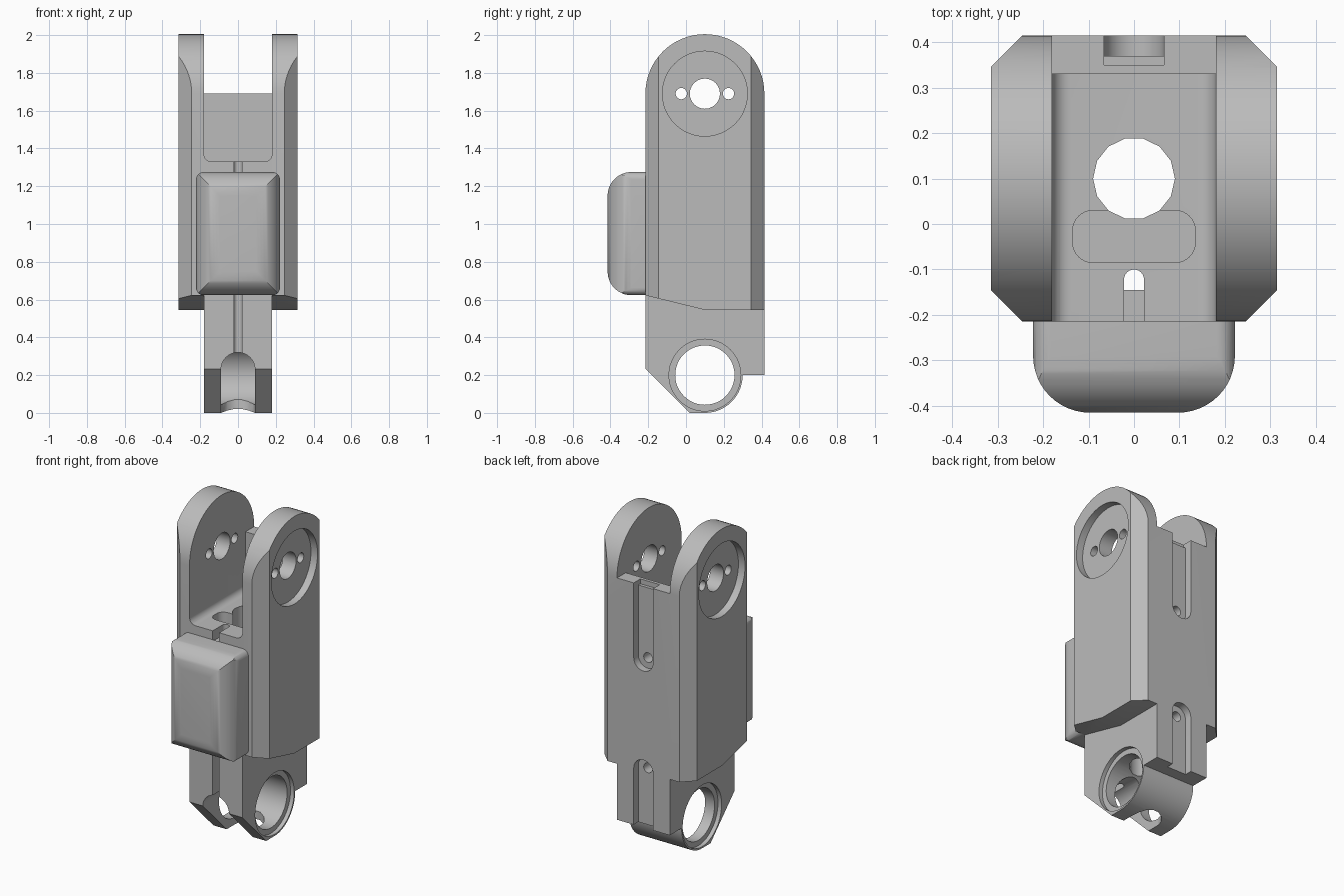
import bpy, bmesh
from math import sin, cos, radians
from mathutils import Vector

cube = bpy.data.objects.get("Cube")
if cube:
    bpy.data.objects.remove(cube, do_unlink=True)

grey = bpy.data.materials.new("plain grey")
grey.use_nodes = True
GREY = (0.5, 0.5, 0.5, 1)
grey.diffuse_color = GREY
grey.node_tree.nodes["Principled BSDF"].inputs["Base Color"].default_value = GREY


def arc(a, b, r, start, end, n=16):
    steps = [radians(start + (end - start) * i / n) for i in range(n + 1)]
    return [(a + r * cos(t), b + r * sin(t)) for t in steps]


def rounded(a0, a1, b0, b1, radii, n=8):
    """Rectangle with corner radii: low-low, high-low, high-high, low-high."""
    corners = [(a0, b0, 1, 1, 180), (a1, b0, -1, 1, 270), (a1, b1, -1, -1, 0), (a0, b1, 1, -1, 90)]
    pts = []
    for (a, b, sa, sb, start), r in zip(corners, radii):
        pts += arc(a + sa * r, b + sb * r, r, start, start + 90, n) if r else [(a, b)]
    return pts


def rect(a0, a1, b0, b1):
    return rounded(a0, a1, b0, b1, (0, 0, 0, 0))


def circle(a, b, r, n=32):
    return arc(a, b, r, 0, 360, n)[:-1]


def prism(name, profile, axis, lo, hi):
    """Extrude a closed profile along an axis."""
    place = {"X": lambda a, b, h: (h, a, b),
             "Y": lambda a, b, h: (a, h, b),
             "Z": lambda a, b, h: (a, b, h)}[axis]
    bm = bmesh.new()
    face = bm.faces.new([bm.verts.new(place(a, b, lo)) for a, b in profile])
    new = bmesh.ops.extrude_face_region(bm, geom=[face])["geom"]
    bmesh.ops.translate(bm, verts=[v for v in new if isinstance(v, bmesh.types.BMVert)],
                        vec=Vector(place(0, 0, hi - lo)))
    bmesh.ops.recalc_face_normals(bm, faces=bm.faces)
    mesh = bpy.data.meshes.new(name)
    bm.to_mesh(mesh)
    bm.free()
    mesh.materials.append(grey)
    ob = bpy.data.objects.new(name, mesh)
    bpy.context.collection.objects.link(ob)
    return ob


def combine(ob, operation, profile, axis, lo, hi):
    """Boolean with a temporary prism, which is then removed."""
    tool = prism("cutter", profile, axis, lo, hi)
    tool.hide_render = True
    mod = ob.modifiers.new("shape", "BOOLEAN")
    mod.operation, mod.solver, mod.object = operation, "EXACT", tool
    bpy.context.view_layer.objects.active = ob
    bpy.ops.object.modifier_apply(modifier=mod.name)
    bpy.data.objects.remove(tool, do_unlink=True)


def cut(ob, profile, axis, lo, hi):
    combine(ob, "DIFFERENCE", profile, axis, lo, hi)


def smooth(ob):
    bpy.ops.object.select_all(action="DESELECT")
    ob.select_set(True)
    bpy.context.view_layer.objects.active = ob
    bpy.ops.object.shade_smooth_by_angle(angle=radians(32))


W, IN = 0.315, 0.18            # half widths of the body and the slot
FRONT, BACK = -0.215, 0.415
PIVOT_Y, TOP_Z, LOW_Z = 0.1, 1.69, 0.2

# Body: side outline with a round top and a rounded hinge foot
outline = arc(PIVOT_Y, TOP_Z, W, 0, 180, 32)
outline += [(FRONT, 0.233), (0.018, 0)]
outline += arc(PIVOT_Y, LOW_Z, 0.2, 270, 360, 16) + [(BACK, LOW_Z)]
body = prism("link_body", outline, "X", -W, W)

# Chamfered upright corners
c = 0.07
plan = [(W, FRONT + c), (W, BACK - c), (W - c, BACK), (c - W, BACK),
        (-W, BACK - c), (-W, FRONT + c), (c - W, FRONT), (W - c, FRONT)]
combine(body, "INTERSECT", plan, "Z", -0.1, 2.1)

# Narrow foot below the cheeks, whose lower edge slopes up to the front
under = [(-0.3, -0.1), (0.5, -0.1), (0.5, 0.545), (PIVOT_Y, 0.545), (-0.3, 0.643)]
for lo, hi in ((IN, 0.4), (-0.4, -IN)):
    cut(body, under, "X", lo, hi)

# Fork slot: closed by a low back wall, open above it
cut(body, rounded(-IN, IN, 1.33, 2.2, (0.04, 0.04, 0, 0)), "Y", -0.4, 0.33)
cut(body, rect(-IN, IN, TOP_Z, 2.2), "Y", 0.2, 0.6)

# Fork pivot: round recesses, centre hole and two screw holes
for lo, hi in ((W - 0.045, 0.4), (-0.4, 0.045 - W)):
    cut(body, circle(PIVOT_Y, TOP_Z, 0.225, 48), "X", lo, hi)
for dy, r in ((0, 0.08), (0.125, 0.03), (-0.125, 0.03)):
    cut(body, circle(PIVOT_Y + dy, TOP_Z, r, 24), "X", -0.5, 0.5)

# Hinge foot: cross bore with shallow counterbores
cut(body, circle(PIVOT_Y, LOW_Z, 0.157, 48), "X", -0.5, 0.5)
for lo, hi in ((IN - 0.025, 0.4), (-0.4, 0.025 - IN)):
    cut(body, circle(PIVOT_Y, LOW_Z, 0.19, 48), "X", lo, hi)

# Arched opening in the front of the foot
arch = arc(0, 0.23, 0.09, 0, 180, 16) + [(-0.09, -0.1), (0.09, -0.1)]
cut(body, arch, "Y", -0.4, PIVOT_Y)

# Central bore, floor pocket and front cable channel
cut(body, circle(0, PIVOT_Y, 0.09, 14), "Z", -0.1, 1.5)
cut(body, rounded(-0.135, 0.135, -0.085, 0.03, (0.045,) * 4), "Z", 1.2, 1.5)
channel = arc(0, -0.122, 0.022, 0, 180, 12) + [(-0.022, -0.4), (0.022, -0.4)]
cut(body, channel, "Z", 0.25, 1.4)

# Back cable grooves with a hole into the central bore
g = 0.066
upper = arc(0, 1.23, g, 180, 360, 16) + [(g, 1.8), (-g, 1.8)]
lower = arc(0, 0.55, g, 0, 180, 16) + [(-g, 0.1), (g, 0.1)]
for groove, hole_z in ((upper, 1.23), (lower, 0.55)):
    cut(body, groove, "Y", 0.37, 0.6)
    cut(body, circle(0, hole_z, 0.03, 16), "Y", PIVOT_Y, 0.6)
cut(body, rect(-g, g, 1.66, 1.8), "Y", 0.35, 0.6)
smooth(body)

# Front pad: rounded in plan and in side view, with a tongue closing the channel
R, PAD_X, PAD_Y, PAD_LO, PAD_HI = 0.125, 0.222, -0.415, 0.623, 1.275
pad = prism("front_pad", rounded(-PAD_X, PAD_X, PAD_Y, FRONT, (R, R, 0, 0), 12),
            "Z", PAD_LO, PAD_HI)
combine(pad, "INTERSECT", rounded(PAD_Y, FRONT + 0.1, PAD_LO, PAD_HI, (R, 0, 0, R), 12),
        "X", -0.5, 0.5)
combine(pad, "INTERSECT", rounded(-PAD_X, PAD_X, PAD_LO, PAD_HI, (0.04,) * 4),
        "Y", -0.6, 0.2)
smooth(pad)
plug = prism("channel_plug", rect(-0.022, 0.022, PAD_LO + 0.01, PAD_HI - 0.01),
             "Y", FRONT - 0.02, -0.145)
smooth(plug)
